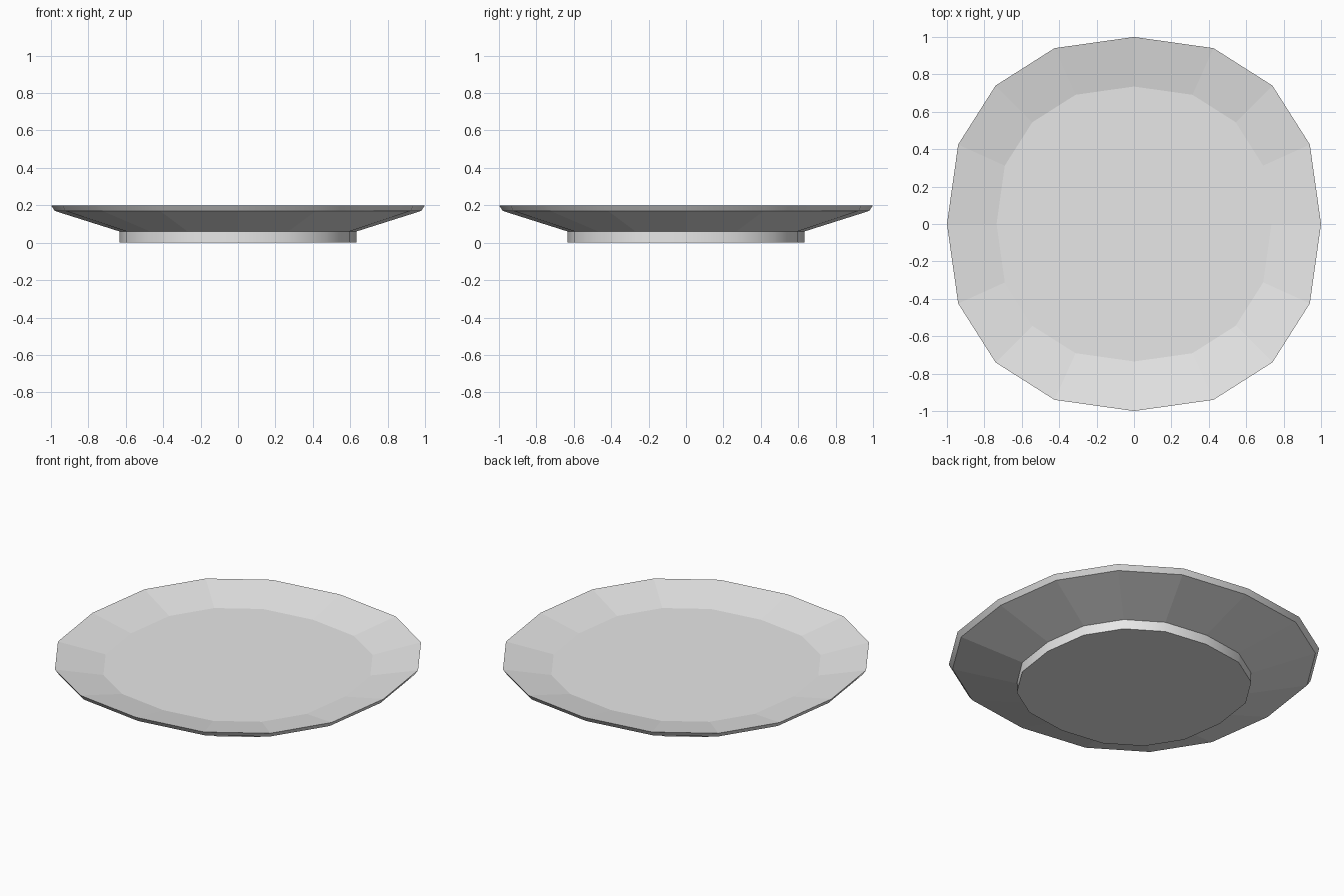
import bpy
import bmesh

old = bpy.data.objects.get("Cube")
if old:
    bpy.data.objects.remove(old, do_unlink=True)

grey = bpy.data.materials.new("light grey")
grey.use_nodes = True
grey.diffuse_color = (0.8, 0.8, 0.8, 1)
grey.node_tree.nodes["Principled BSDF"].inputs["Base Color"].default_value = (0.8, 0.8, 0.8, 1)

# Rounded-square outline: one quarter, turned four times
outline = []
quarter = [(1, 0), (0.94, 0.425), (0.74, 0.74), (0.425, 0.94)]
for turn in range(4):
    outline += quarter
    quarter = [(-y, x) for x, y in quarter]

# Profile from the foot, up the outside, over the rim to the floor: scale, height
profile = [(0.633, 0), (0.633, 0.06), (0.98, 0.17), (1, 0.2), (0.735, 0.144)]
smooth_bands = (0, 2)  # foot wall and rim edge

bm = bmesh.new()
rings = [[bm.verts.new((x * s, y * s, z)) for x, y in outline] for s, z in profile]
count = len(outline)
for band, (low, high) in enumerate(zip(rings, rings[1:])):
    for i in range(count):
        j = (i + 1) % count
        face = bm.faces.new((low[i], low[j], high[j], high[i]))
        face.smooth = band in smooth_bands

# Underside and floor
bm.faces.new(rings[0][::-1])
bm.faces.new(rings[-1])

# Keep the creases between bands sharp
for ring in rings:
    for i in range(count):
        bm.edges.get((ring[i], ring[(i + 1) % count])).smooth = False

mesh = bpy.data.meshes.new("plate")
bm.to_mesh(mesh)
bm.free()
mesh.materials.append(grey)
plate = bpy.data.objects.new("plate", mesh)
bpy.context.collection.objects.link(plate)
